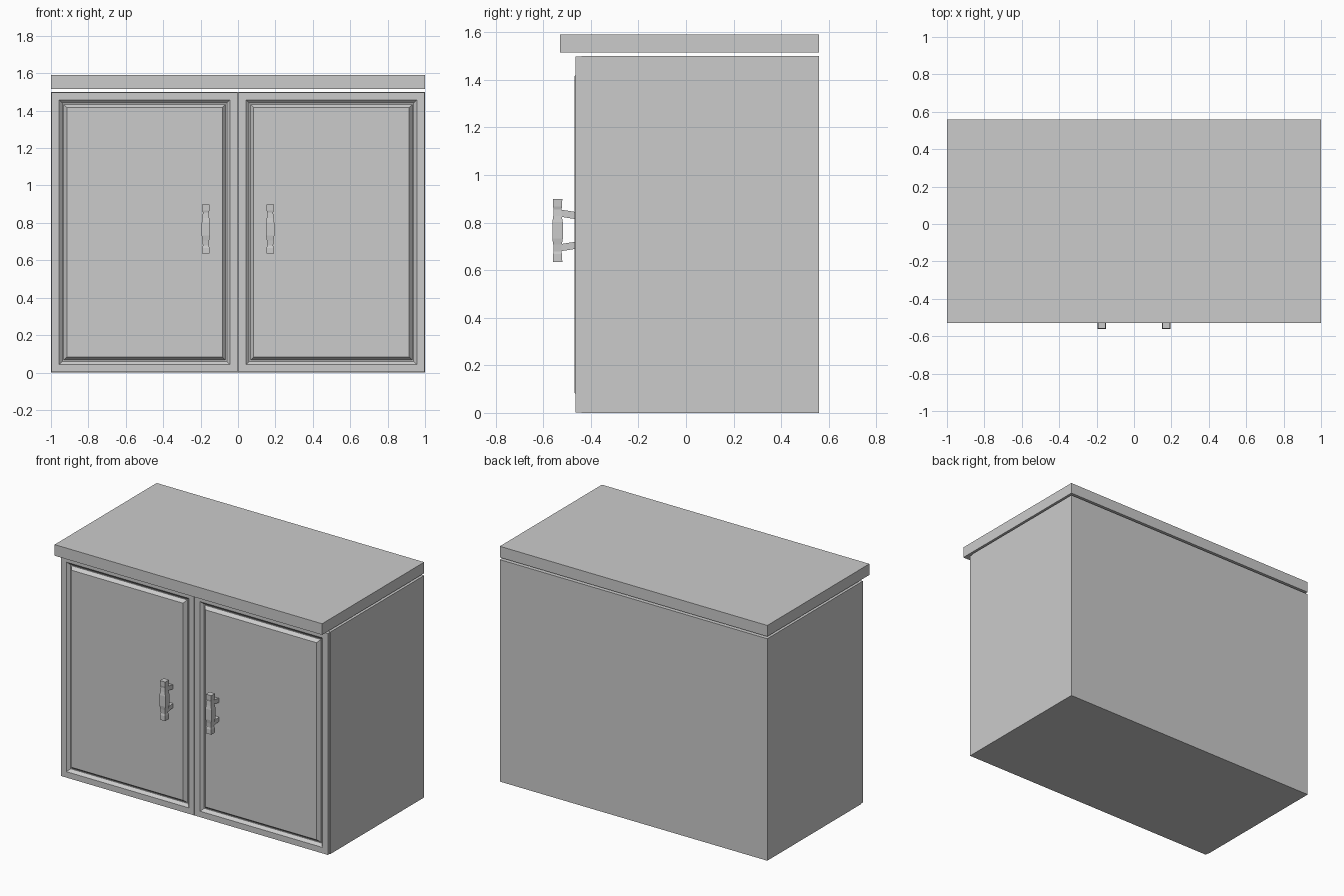
import bpy
import bmesh

cube = bpy.data.objects.get("Cube")
if cube:
    bpy.data.objects.remove(cube, do_unlink=True)

grey = bpy.data.materials.new("plain_grey")
grey.use_nodes = True
COLOUR = (0.6, 0.6, 0.6, 1)
grey.diffuse_color = COLOUR
grey.node_tree.nodes["Principled BSDF"].inputs["Base Color"].default_value = COLOUR


def loft(name, rings):
    """Join rings of four corners into a closed, flat-shaded solid."""
    bm = bmesh.new()
    loops = [[bm.verts.new(p) for p in ring] for ring in rings]
    for a, b in zip(loops, loops[1:]):
        for i in range(4):
            j = (i + 1) % 4
            bm.faces.new((a[i], a[j], b[j], b[i]))
    bm.faces.new(loops[0])
    bm.faces.new(loops[-1])
    bmesh.ops.recalc_face_normals(bm, faces=bm.faces[:])
    mesh = bpy.data.meshes.new(name)
    bm.to_mesh(mesh)
    bm.free()
    mesh.materials.append(grey)
    obj = bpy.data.objects.new(name, mesh)
    bpy.context.collection.objects.link(obj)
    return obj


def ring_z(x0, x1, y0, y1, z):
    return [(x0, y0, z), (x1, y0, z), (x1, y1, z), (x0, y1, z)]


def ring_y(x0, x1, z0, z1, y):
    return [(x0, y, z0), (x1, y, z0), (x1, y, z1), (x0, y, z1)]


def box(name, x0, x1, y0, y1, z0, z1):
    return loft(name, [ring_z(x0, x1, y0, y1, z) for z in (z0, z1)])


# Carcass and the worktop floating just above it
box("carcass", -1, 1, -0.44, 0.56, 0, 1.5)
box("worktop", -1, 1, -0.53, 0.56, 1.515, 1.59)

# Door steps: inset from the edge, and y of frame, groove and raised panel
DOOR_STEPS = [(0, -0.439), (0, -0.465), (0.04, -0.465), (0.058, -0.447),
              (0.064, -0.447), (0.082, -0.469)]
# Handle sections: height from the middle, half width
GRIP = [(-0.132, 0.02), (-0.1, 0.019), (-0.088, 0.016), (-0.06, 0.018),
        (-0.035, 0.022), (0.035, 0.022), (0.06, 0.018), (0.088, 0.016),
        (0.1, 0.019), (0.132, 0.02)]
HANDLE_Z = 0.767

for side, label in ((-1, "right"), (1, "left")):
    # Door with a bevelled groove around a raised panel
    a, b = sorted((side * 0.002, side * 0.997))
    loft(label + "_door", [ring_y(a + d, b - d, 0.002 + d, 1.498 - d, y)
                           for d, y in DOOR_STEPS])
    # Grip that swells in the middle
    x = side * 0.172
    loft(label + "_handle_grip",
         [ring_z(x - w, x + w, -0.54 - w, -0.54 + w, HANDLE_Z + h) for h, w in GRIP])
    # Two slightly splayed posts
    for up, place in ((-1, "lower"), (1, "upper")):
        z = HANDLE_Z + up * 0.063
        tip = HANDLE_Z + up * 0.073
        loft(f"{label}_handle_{place}_post",
             [ring_y(x - 0.013, x + 0.013, z - 0.015, z + 0.015, -0.467),
              ring_y(x - 0.013, x + 0.013, tip - 0.015, tip + 0.015, -0.53)])
